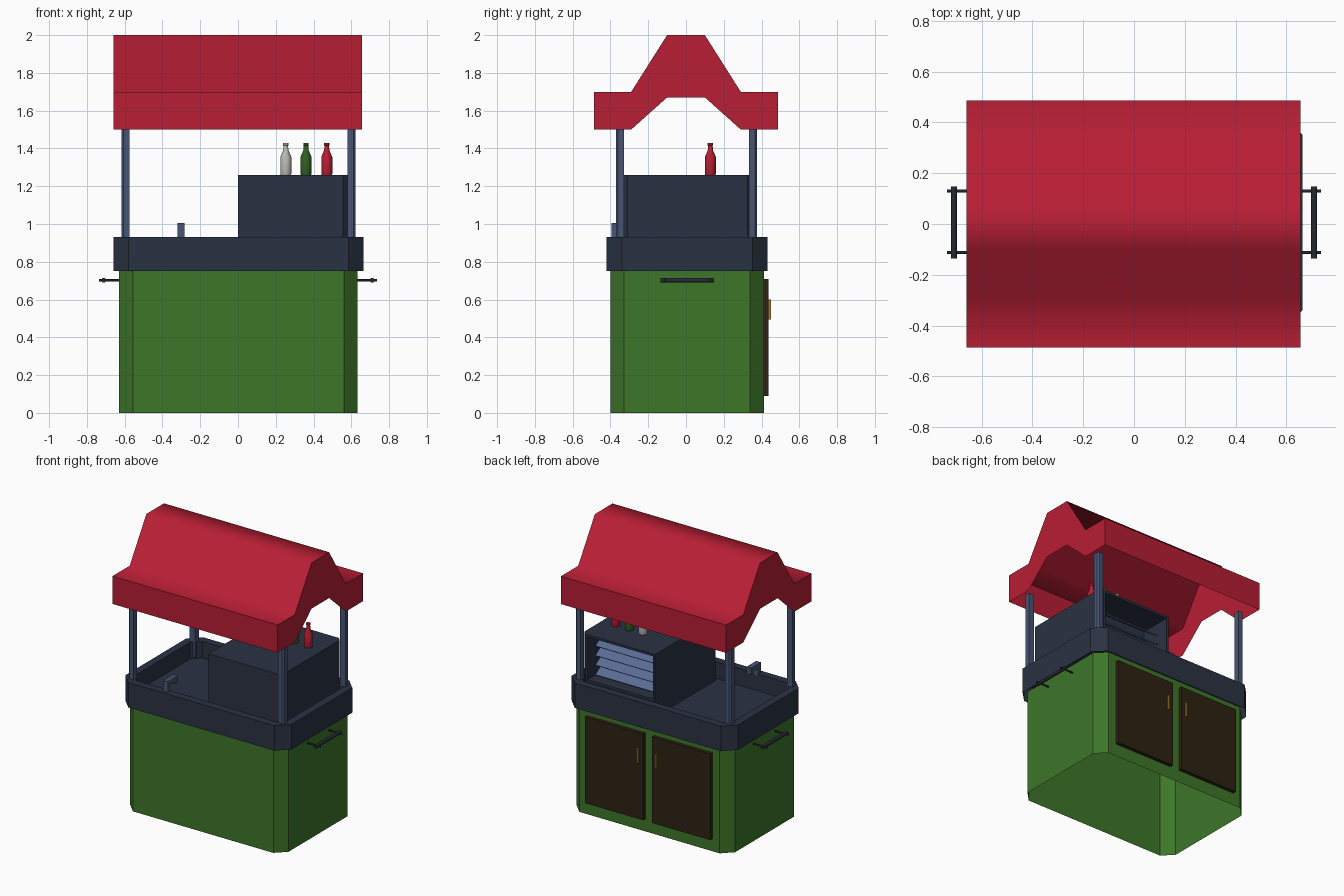
import bpy, bmesh, math
from mathutils import Vector

if "Cube" in bpy.data.objects:
    bpy.data.objects.remove(bpy.data.objects["Cube"])


def mat(name, r, g, b):
    m = bpy.data.materials.new(name)
    m.diffuse_color = (r, g, b, 1)
    m.use_nodes = True
    m.node_tree.nodes["Principled BSDF"].inputs["Base Color"].default_value = m.diffuse_color
    return m


RED = mat("red_canopy", 0.48, 0.013, 0.035)
GREEN = mat("green_paint", 0.047, 0.18, 0.022)
NAVY = mat("dark_slate", 0.023, 0.032, 0.055)
STEEL = mat("blue_steel", 0.065, 0.09, 0.175)
SLAT = mat("light_steel", 0.10, 0.15, 0.30)
BLACK = mat("black_metal", 0.019, 0.021, 0.035)
WOOD = mat("dark_wood", 0.027, 0.016, 0.006)
BRASS = mat("brass", 0.40, 0.20, 0.03)
GLASS_GREEN = mat("green_glass", 0.03, 0.12, 0.015)
WHITE = mat("pale_glass", 0.5, 0.5, 0.49)


def finish(name, bm, material, smooth=None):
    me = bpy.data.meshes.new(name)
    bm.to_mesh(me)
    bm.free()
    me.materials.append(material)
    if smooth:
        me.shade_smooth()
        me.set_sharp_from_angle(angle=math.radians(smooth))
    ob = bpy.data.objects.new(name, me)
    bpy.context.collection.objects.link(ob)
    return ob


def loft(rings):
    """Join a list of closed 3D rings into a capped solid."""
    bm = bmesh.new()
    vs = [[bm.verts.new(p) for p in ring] for ring in rings]
    n = len(vs[0])
    for a, b in zip(vs, vs[1:]):
        for i in range(n):
            j = (i + 1) % n
            bm.faces.new((a[i], a[j], b[j], b[i]))
    bm.faces.new(vs[0][::-1])
    bm.faces.new(vs[-1])
    bmesh.ops.recalc_face_normals(bm, faces=bm.faces)
    return bm


def remove_faces(bm, test):
    doomed = [f for f in bm.faces if test(f)]
    bmesh.ops.delete(bm, geom=doomed, context='FACES')
    return bm


def at_z(outline, z):
    return [(x, y, z) for x, y in outline]


def x_prism(profile, x0, x1):
    return loft([[(x, y, z) for y, z in profile] for x in (x0, x1)])


def octagon(hx, hy, c, cx=0.002, cy=0.006):
    """Rectangle with cut corners."""
    pts = [(hx, hy - c), (hx - c, hy), (c - hx, hy), (-hx, hy - c)]
    pts += [(-x, -y) for x, y in pts]
    return [(x + cx, y + cy) for x, y in pts]


def box(name, x, y, z, material):
    rect = [(x[0], y[0]), (x[1], y[0]), (x[1], y[1]), (x[0], y[1])]
    return finish(name, loft([at_z(rect, z[0]), at_z(rect, z[1])]), material)


def rod(name, p, q, r, material, sides=8):
    p, q = Vector(p), Vector(q)
    rot = (q - p).to_track_quat('Z', 'Y')
    ring = [rot @ Vector((r * math.cos(a), r * math.sin(a), 0))
            for a in [2 * math.pi * (i + 0.5) / sides for i in range(sides)]]
    return finish(name, loft([[p + v for v in ring], [q + v for v in ring]]), material, 50)


# cart body: open shell
body = octagon(0.631, 0.406, 0.072)
bm = loft([at_z(body, 0), at_z(body, 0.76)])
finish("cart_body", remove_faces(bm, lambda f: abs(f.normal.z) > 0.9), GREEN)

# counter tray with sunken floor, open underneath
outer, inner = octagon(0.662, 0.426, 0.08), octagon(0.607, 0.371, 0.057)
bm = loft([at_z(outer, 0.75), at_z(outer, 0.93), at_z(inner, 0.93), at_z(inner, 0.81)])
finish("counter_tray", remove_faces(bm, lambda f: f.normal.z < -0.9), NAVY)

# canopy: roof sheet with valances and gable ends, open underneath
half = [(0.10, 2.0), (0.29, 1.7), (0.487, 1.7), (0.487, 1.5), (0.29, 1.5), (0.10, 1.67)]
profile = half + [(-y, z) for y, z in reversed(half)]
bm = remove_faces(x_prism(profile, -0.66, 0.656), lambda f: f.normal.z < -0.1)
finish("canopy", bm, RED, 60)

# corner posts, outer corner cut
for sx, nx in ((-1, "left"), (1, "right")):
    for sy, ny in ((-1, "front"), (1, "back")):
        o = [(0.577, 0.33), (0.62, 0.33), (0.62, 0.362), (0.609, 0.373), (0.577, 0.373)]
        o = [(sx * x + 0.002, sy * y + 0.003) for x, y in o]
        bm = loft([at_z(o, 0.82), at_z(o, 1.51)])
        finish(f"{ny}_{nx}_post", bm, STEEL)

# display cabinet with recess in the back
o = [(0, -0.335), (0.556, -0.335), (0.582, -0.31), (0.582, 0.326), (0.556, 0.352), (0, 0.352)]
bm = loft([at_z(o, 0.81), at_z(o, 1.26)])
back = max(bm.faces, key=lambda f: f.normal.y)
bmesh.ops.inset_region(bm, faces=[back], thickness=0.024)
for v in back.verts:
    if v.co.z < 1:
        v.co.z = 0.935
back = bmesh.ops.extrude_discrete_faces(bm, faces=[back])["faces"][0]
bmesh.ops.translate(bm, verts=list(back.verts), vec=(0, -0.23, 0))
finish("display_cabinet", bm, NAVY)

# tilted slats in the recess
for i in range(4):
    z = 0.937 + i * 0.069
    p = [(0.267, z), (0.272, z + 0.006), (0.16, z + 0.082), (0.155, z + 0.076)]
    finish(f"cabinet_slat_{i + 1}", x_prism(p, 0.024, 0.532), SLAT)

# bottles
shape = [(0.027, 0), (0.029, 0.005), (0.029, 0.095), (0.014, 0.13),
         (0.012, 0.155), (0.014, 0.157), (0.014, 0.17)]
for name, x, m in (("pale_bottle", 0.253, WHITE), ("green_bottle", 0.36, GLASS_GREEN),
                   ("red_bottle", 0.47, RED)):
    rings = [[(x + r * math.cos(a), 0.129 + r * math.sin(a), 1.26 + z)
              for a in [i * math.pi / 6 for i in range(12)]] for r, z in shape]
    finish(name, loft(rings), m, 40)

# tap: upright, spout and down-turned tip in one profile
tap = [(-0.395, 0.92), (-0.365, 0.92), (-0.365, 0.972), (-0.31, 0.972),
       (-0.31, 0.955), (-0.282, 0.955), (-0.282, 1.005), (-0.395, 1.005)]
finish("tap", x_prism(tap, -0.32, -0.283), STEEL)

# side push handles
for s, n in ((-1, "left"), (1, "right")):
    rod(f"{n}_handle_bar", (s * 0.71, -0.135, 0.702), (s * 0.71, 0.148, 0.702), 0.013, BLACK)
    for k, y in (("front", -0.112), ("back", 0.13)):
        rod(f"{n}_handle_{k}_arm", (s * 0.62, y, 0.702), (s * 0.737, y, 0.702), 0.006, BLACK)

# back doors with pulls
for s, n in ((-1, "left"), (1, "right")):
    box(f"{n}_door", sorted((s * 0.036, s * 0.5)), (0.405, 0.438), (0.09, 0.71), WOOD)
    box(f"{n}_door_pull", sorted((s * 0.068, s * 0.08)), (0.43, 0.449), (0.495, 0.60), BRASS)
